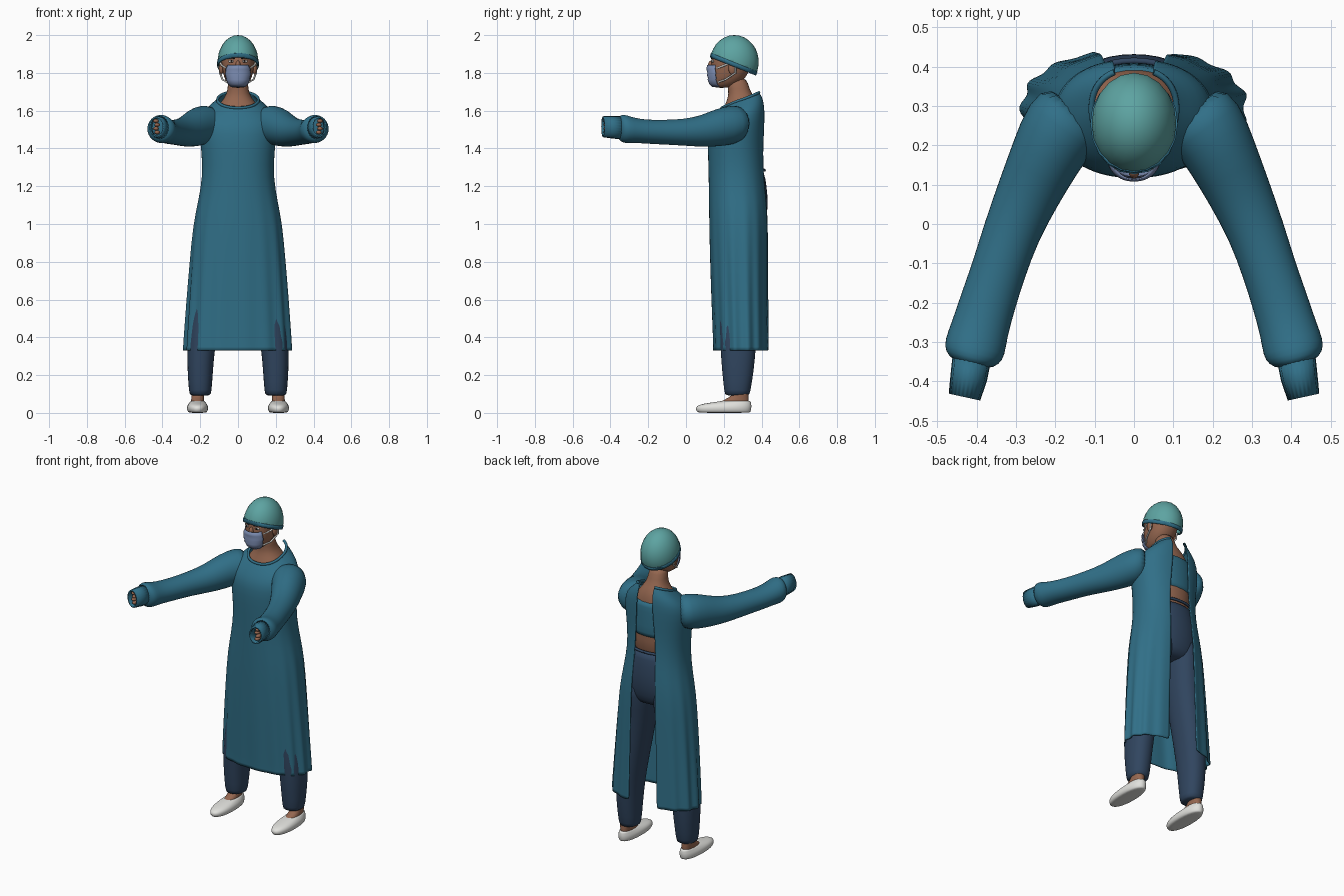
import bpy, bmesh, math
from mathutils import Vector


def material(name, rgb):
    m = bpy.data.materials.new(name)
    m.diffuse_color = (*rgb, 1)
    return m


TEAL = material("gown teal", (0.030, 0.160, 0.245))
MINT = material("cap mint", (0.110, 0.370, 0.360))
NAVY = material("trouser navy", (0.030, 0.060, 0.115))
SKIN = material("skin", (0.300, 0.135, 0.080))
BLUE = material("mask blue", (0.190, 0.250, 0.420))
WHITE = material("white", (0.75, 0.75, 0.72))
DARK = material("dark brown", (0.020, 0.012, 0.010))


def finish(name, bm, mat, subsurf=0, thick=0, smooth=True):
    me = bpy.data.meshes.new(name)
    bm.to_mesh(me)
    bm.free()
    ob = bpy.data.objects.new(name, me)
    bpy.context.collection.objects.link(ob)
    me.materials.append(mat)
    for p in me.polygons:
        p.use_smooth = smooth
    if subsurf:
        mod = ob.modifiers.new("smooth", 'SUBSURF')
        mod.levels = mod.render_levels = subsurf
    if thick:
        mod = ob.modifiers.new("cloth", 'SOLIDIFY')
        mod.thickness, mod.offset = thick, -1
    return ob


def spow(v, p):
    return math.copysign(abs(v) ** p, v)


def ring(z, hw, yf, yb, cx=0, n=20, gap=0, dip=0, p=0.9, fold=0, arc=None):
    """Horizontal ring, starting and ending at the back; gap leaves it open there."""
    cy, ry = (yf + yb) / 2, (yb - yf) / 2
    end = arc or (math.pi - (math.asin((gap / hw) ** (1 / p)) if gap else 0))
    is_open = bool(gap or arc)
    pts = []
    for i in range(n):
        t = -end + 2 * end * i / (n - 1 if is_open else n)
        k = 1 + fold * math.sin(15 * t) * (0.35 + 0.65 * abs(math.sin(t)))
        pts.append(Vector((cx + hw * k * spow(math.sin(t), p),
                           cy - ry * k * spow(math.cos(t), p),
                           z - dip * (1 + math.cos(t)) / 2)))
    return pts


def loft(name, rings, mat, closed=True, caps=True, **kw):
    bm = bmesh.new()
    vs = [[bm.verts.new(p) for p in r] for r in rings]
    n = len(vs[0])
    for a, b in zip(vs, vs[1:]):
        for i in range(n if closed else n - 1):
            j = (i + 1) % n
            bm.faces.new((a[i], a[j], b[j], b[i]))
    if closed and caps:
        bm.faces.new(vs[0][::-1])
        bm.faces.new(vs[-1])
    if closed:
        bmesh.ops.recalc_face_normals(bm, faces=bm.faces)
    return finish(name, bm, mat, **kw)


def ball(name, loc, size, mat, seg=16, cuts=()):
    """Ellipsoid; each cut (point, normal) removes the side the normal points to."""
    bm = bmesh.new()
    bmesh.ops.create_uvsphere(bm, u_segments=seg, v_segments=seg * 3 // 4, radius=1)
    for v in bm.verts:
        v.co = Vector(loc) + Vector([a * b for a, b in zip(v.co, size)])
    for co, no in cuts:
        bmesh.ops.bisect_plane(bm, geom=bm.verts[:] + bm.edges[:] + bm.faces[:],
                               plane_co=co, plane_no=no, clear_outer=True)
    return finish(name, bm, mat, thick=0.005 if cuts else 0)


def tube(name, pts, r, mat):
    cu = bpy.data.curves.new(name, 'CURVE')
    cu.dimensions, cu.bevel_depth, cu.bevel_resolution = '3D', r, 2
    sp = cu.splines.new('POLY')
    sp.points.add(len(pts) - 1)
    for q, p in zip(sp.points, pts):
        q.co = (*p, 1)
    cu.materials.append(mat)
    ob = bpy.data.objects.new(name, cu)
    bpy.context.collection.objects.link(ob)


# Gown: open at the back, folds growing toward the hem (z, hw, front, back, gap, dip, fold)
gown = [(.33, .285, .145, .442, .10, 0, .035), (.36, .284, .145, .442, .10, 0, .035),
        (.6, .268, .135, .44, .095, 0, .028), (.8, .253, .128, .44, .09, 0, .018),
        (1.0, .236, .123, .44, .085, 0, .01), (1.12, .21, .122, .435, .08, 0, .004),
        (1.25, .187, .12, .42, .075, 0, 0), (1.38, .192, .116, .414, .068, 0, 0),
        (1.50, .207, .117, .418, .06, .02, 0), (1.60, .202, .132, .42, .055, .07, 0),
        (1.65, .165, .155, .415, .052, .08, 0), (1.685, .122, .18, .405, .05, .08, 0),
        (1.70, .108, .19, .395, .05, .085, 0)]
rings = [ring(z, h, f, b, n=61, gap=g, dip=d, fold=w) for z, h, f, b, g, d, w in gown]
loft("gown", rings, TEAL, closed=False, subsurf=1, thick=0.006)
tube("gown_collar", rings[-1], 0.008, TEAL)

# Body under the gown
loft("torso", [ring(*r) for r in (
    (1.2, .13, .18, .40), (1.35, .14, .17, .405), (1.5, .15, .16, .40), (1.58, .135, .185, .395),
    (1.63, .105, .205, .385), (1.67, .07, .222, .365), (1.71, .054, .225, .335),
    (1.78, .054, .21, .325))], SKIN, subsurf=1)
loft("inner_shirt", [ring(*r) for r in (
    (1.37, .155, .155, .412), (1.39, .156, .155, .412), (1.5, .165, .15, .41),
    (1.57, .15, .17, .405), (1.60, .14, .2, .402))], TEAL, subsurf=1)

# Trousers
loft("trouser_hips", [ring(*r) for r in (
    (.93, .12, .2, .38), (.97, .18, .17, .415), (1.05, .186, .16, .433), (1.15, .175, .16, .436),
    (1.25, .152, .165, .42), (1.285, .148, .168, .415))], NAVY, subsurf=1)
tube("waistband", ring(1.285, .148, .168, .415, n=40) + ring(1.285, .148, .168, .415)[:1], .008, NAVY)

arm_path = [(.14, .29, 1.535, .10, .09), (.185, .25, 1.525, .105, .105),
            (.225, .17, 1.512, .092, .103), (.268, .08, 1.49, .082, .083),
            (.312, -.02, 1.485, .073, .07), (.345, -.12, 1.486, .07, .066),
            (.372, -.20, 1.488, .072, .064), (.393, -.27, 1.495, .074, .066),
            (.405, -.315, 1.502, .080, .076), (.411, -.34, 1.506, .072, .074),
            (.416, -.36, 1.51, .046, .058)]
cuff_path = [(.413, -.345, 1.51, .048, .06), (.42, -.39, 1.512, .046, .058),
             (.431, -.44, 1.515, .040, .054)]


def arm_rings(path, s, n, rib=0):
    out = []
    for i, (x, y, z, rx, rz) in enumerate(path):
        a, b = path[max(i - 1, 0)], path[min(i + 1, len(path) - 1)]
        tx, ty = b[0] - a[0], b[1] - a[1]
        l = math.hypot(tx, ty)
        sx, sy = -ty / l, tx / l
        r = []
        for k in range(n):
            t = 2 * math.pi * k / n
            f = 1 + rib * (-1) ** k
            u = rx * f * math.cos(t)
            r.append(Vector((s * (x + sx * u), y + sy * u, z + rz * f * math.sin(t))))
        out.append(r)
    return out


for s, side in ((-1, "right"), (1, "left")):
    # Sleeve, ribbed cuff and fingertips
    loft(side + "_sleeve", arm_rings(arm_path, s, 20), TEAL, subsurf=1)
    loft(side + "_cuff", arm_rings(cuff_path, s, 48, .025), TEAL, caps=False, thick=.008)
    for i in range(4):
        ball(f"{side}_finger_{i}", (s * (.428 + .006 * (i % 2)), -.41, 1.485 + .02 * i),
             (.016, .028, .011), SKIN, 10)
    # Trouser leg
    loft(side + "_trouser_leg", [ring(z, h, f, b, cx=s * c) for z, c, h, f, b in (
        (.09, .200, .054, .208, .335), (.105, .200, .060, .203, .34), (.22, .200, .068, .19, .36),
        (.36, .196, .075, .18, .372), (.55, .168, .083, .175, .385), (.8, .125, .093, .17, .395),
        (1.0, .096, .092, .17, .425), (1.08, .09, .08, .18, .425))], NAVY, subsurf=1)
    # Foot and slip-on shoe
    loft(side + "_foot", [ring(z, h, f, b, cx=s * .214) for z, h, f, b in (
        (.03, .036, .15, .33), (.06, .035, .18, .333), (.08, .033, .225, .333),
        (.10, .034, .25, .33), (.15, .038, .25, .33))], SKIN, subsurf=1)
    loft(side + "_shoe", [ring(z, h, f, b, cx=s * .214, n=24) for z, h, f, b in (
        (0, .042, .07, .335), (.004, .05, .058, .342), (.018, .057, .05, .346),
        (.036, .056, .052, .348), (.048, .049, .085, .346), (.057, .041, .15, .344),
        (.066, .035, .205, .34))], WHITE, subsurf=1)
    # Ear, eye, brow and mask straps
    ball(side + "_ear", (s * .088, .245, 1.825), (.012, .021, .034), SKIN, 12)
    ball(side + "_eye", (s * .035, .142, 1.861), (.016, .007, .007), WHITE, 12)
    ball(side + "_iris", (s * .034, .1365, 1.861), (.0065, .004, .0065), DARK, 10)
    tube(side + "_brow", [(s * .017, .134, 1.876), (s * .035, .139, 1.881),
                          (s * .055, .152, 1.876)], .0035, DARK)
    tube(side + "_strap_upper", [(s * .06, .165, 1.825), (s * .085, .20, 1.838),
                                 (s * .098, .25, 1.86)], .005, WHITE)
    tube(side + "_strap_lower", [(s * .055, .17, 1.75), (s * .082, .21, 1.765),
                                 (s * .096, .262, 1.80), (s * .099, .262, 1.84)], .005, WHITE)

# Head
loft("head", [ring(*r) for r in (
    (1.72, .03, .155, .22), (1.735, .052, .138, .27), (1.775, .076, .13, .32),
    (1.83, .086, .132, .345), (1.88, .09, .132, .36), (1.92, .085, .145, .355),
    (1.96, .055, .18, .32))], SKIN, subsurf=1)
ball("nose", (0, .133, 1.835), (.014, .018, .03), SKIN, 12)

# Face mask with pleat ridges
mask = [(1.725, .04, .14), (1.74, .056, .124), (1.765, .066, .114), (1.772, .067, .117),
        (1.79, .071, .11), (1.797, .071, .114), (1.82, .069, .108), (1.843, .058, .112)]
loft("face_mask", [ring(z, h, f, .25, n=17, arc=1.25) for z, h, f in mask], BLUE,
     closed=False, thick=.004)

# Cap: dome cut by a tilted plane, with a band along its edge
tilt = Vector((0, -.4, -1))
ball("cap", (0, .256, 1.858), (.108, .129, .142), MINT, 20, [((0, .13, 1.888), tilt)])
ball("cap_band", (0, .256, 1.858), (.112, .132, .144), TEAL, 20,
     [((0, .13, 1.882), tilt), ((0, .13, 1.906), -tilt)])
